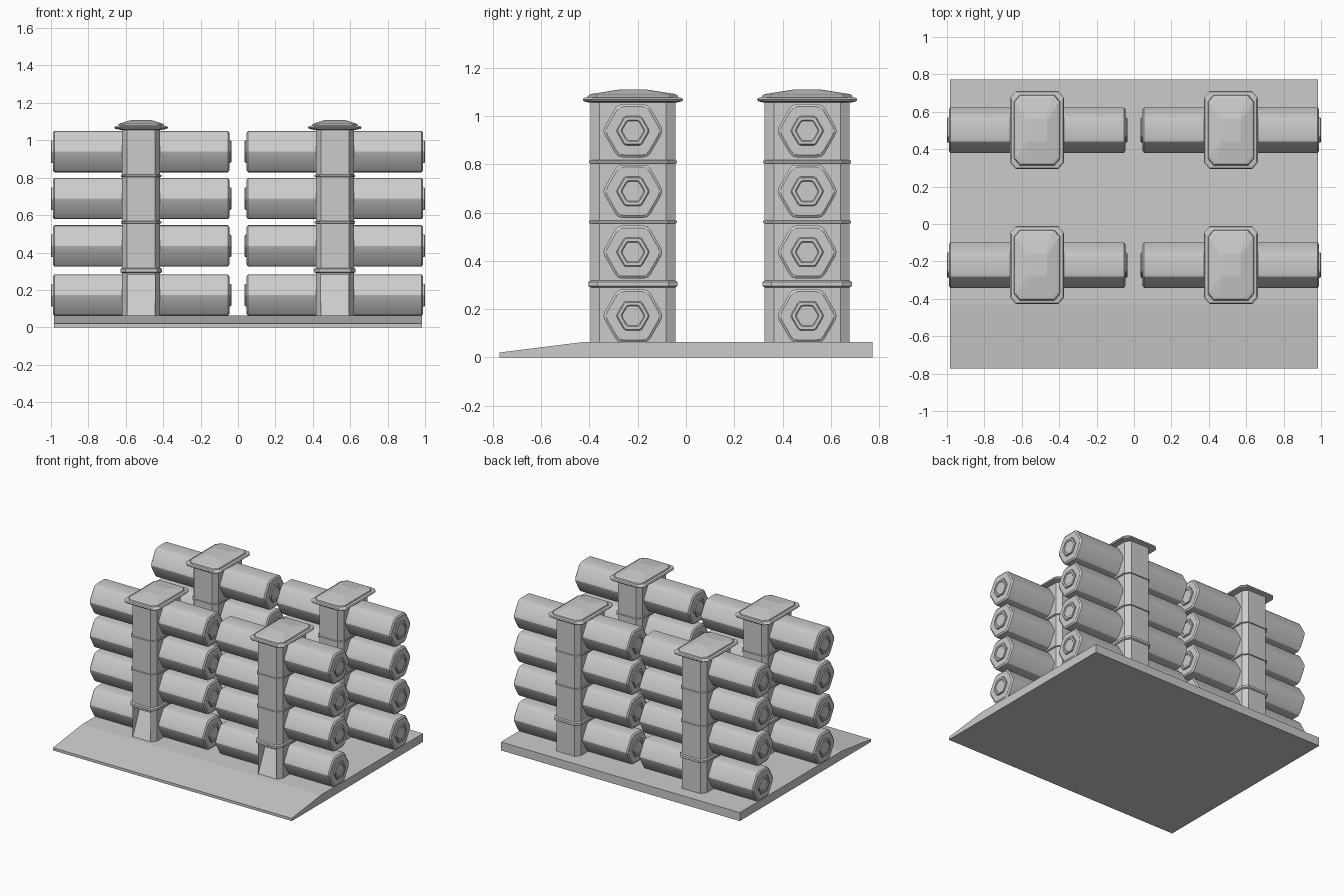
import bpy, bmesh, math
from mathutils import Vector

if "Cube" in bpy.data.objects:
    bpy.data.objects.remove(bpy.data.objects["Cube"])


def loft(name, rings, smooth=None):
    """Skin a stack of equal-length closed rings and cap both ends."""
    bm = bmesh.new()
    rows = [[bm.verts.new(p) for p in r] for r in rings]
    n = len(rows[0])
    for a, b in zip(rows, rows[1:]):
        for i in range(n):
            j = (i + 1) % n
            bm.faces.new((a[i], a[j], b[j], b[i]))
    bm.faces.new(rows[0][::-1])
    bm.faces.new(rows[-1])
    bmesh.ops.recalc_face_normals(bm, faces=bm.faces)
    me = bpy.data.meshes.new(name)
    bm.to_mesh(me)
    bm.free()
    ob = bpy.data.objects.new(name, me)
    bpy.context.collection.objects.link(ob)
    if smooth:
        bpy.ops.object.select_all(action='DESELECT')
        ob.select_set(True)
        bpy.context.view_layer.objects.active = ob
        bpy.ops.object.shade_smooth_by_angle(angle=math.radians(smooth))
    return ob


def octagon(c, hx, hy, z, cx=0.027, cy=0.038):
    """Rectangle with cut corners at height z."""
    pts = [(hx, hy - cy), (hx - cx, hy), (cx - hx, hy), (-hx, hy - cy),
           (-hx, cy - hy), (cx - hx, -hy), (hx - cx, -hy), (hx, cy - hy)]
    return [(c[0] + x, c[1] + y, z) for x, y in pts]


def hexagon(c, x, apothem, corner):
    """Hexagon in the yz plane with three-point rounded corners."""
    R = apothem / math.cos(math.pi / 6)
    verts = [Vector((math.cos(k * math.pi / 3), math.sin(k * math.pi / 3))) * R
             for k in range(6)]
    out = []
    for k in range(6):
        p, v, q = verts[k - 1], verts[k], verts[(k + 1) % 6]
        a, b = v + (p - v).normalized() * corner, v + (q - v).normalized() * corner
        for w in (a, a * .25 + v * .5 + b * .25, b):
            out.append((c[0] + x, c[1] + w.x, c[2] + w.y))
    return out


# base slab with a ramped front edge
profile = [(-.773, 0), (.773, 0), (.773, .063), (-.43, .063), (-.773, .02)]
loft("base", [[(x, y, z) for y, z in profile] for x in (-.985, .985)])

for side, cx in (("left", -.518), ("right", .518)):
    for row, cy in (("front", -.22), ("back", .502)):
        tag = f"{row}_{side}"
        c = (cx, cy)

        # column with a sloping recess at the foot of its front
        col = loft(f"column_{tag}", [octagon(c, .102, .176, z) for z in (.05, 1.065)])
        yf = cy - .176
        wedge = [(yf - .03, .06), (yf + .002, .064), (yf + .1, .28), (yf - .03, .28)]
        cut = loft("recess_cutter",
                   [[(cx + s * .074, y, z) for y, z in wedge] for s in (-1, 1)])
        mod = col.modifiers.new("recess", 'BOOLEAN')
        mod.operation = 'DIFFERENCE'
        mod.solver = 'EXACT'
        mod.object = cut
        bpy.context.view_layer.objects.active = col
        bpy.ops.object.modifier_apply(modifier=mod.name)
        bpy.data.objects.remove(cut)

        # bands around the column
        for i, (z, h, out) in enumerate(((.304, .014, .009), (.561, .007, .006),
                                         (.81, .007, .006))):
            steps = ((-h, 0), (-h * .6, out), (h * .6, out), (h, 0))
            loft(f"band_{tag}_{i}",
                 [octagon(c, .102 + o, .176 + o, z + d) for d, o in steps])

        # rimmed cap with a shallow dome
        cap = ((.110, .184, 1.056), (.138, .203, 1.061), (.144, .208, 1.068),
               (.138, .203, 1.075), (.123, .188, 1.078), (.120, .185, 1.086),
               (.110, .175, 1.091), (.052, .060, 1.109))
        loft(f"cap_{tag}", [octagon(c, hx, hy, z, .03 if hx > .06 else .008,
                                    .035 if hx > .06 else .008)
                            for hx, hy, z in cap])

        # hexagonal barrels, each with a plug on both ends
        for i, z in enumerate((.172, .436, .688, .939)):
            bc = (cx, cy, z)
            L = .472
            ends = ((-L, .100), (-L + .008, .110), (L - .008, .110), (L, .100))
            loft(f"barrel_{tag}_{i}", [hexagon(bc, x, r, .02) for x, r in ends], 30)
            for s, end in ((-1, "a"), (1, "b")):
                plug = ((L - .01, .061), (L + .006, .060), (L + .010, .056),
                        (L + .010, .044), (L + .006, .040))
                loft(f"plug_{tag}_{i}{end}",
                     [hexagon(bc, s * x, r, .008) for x, r in plug])
